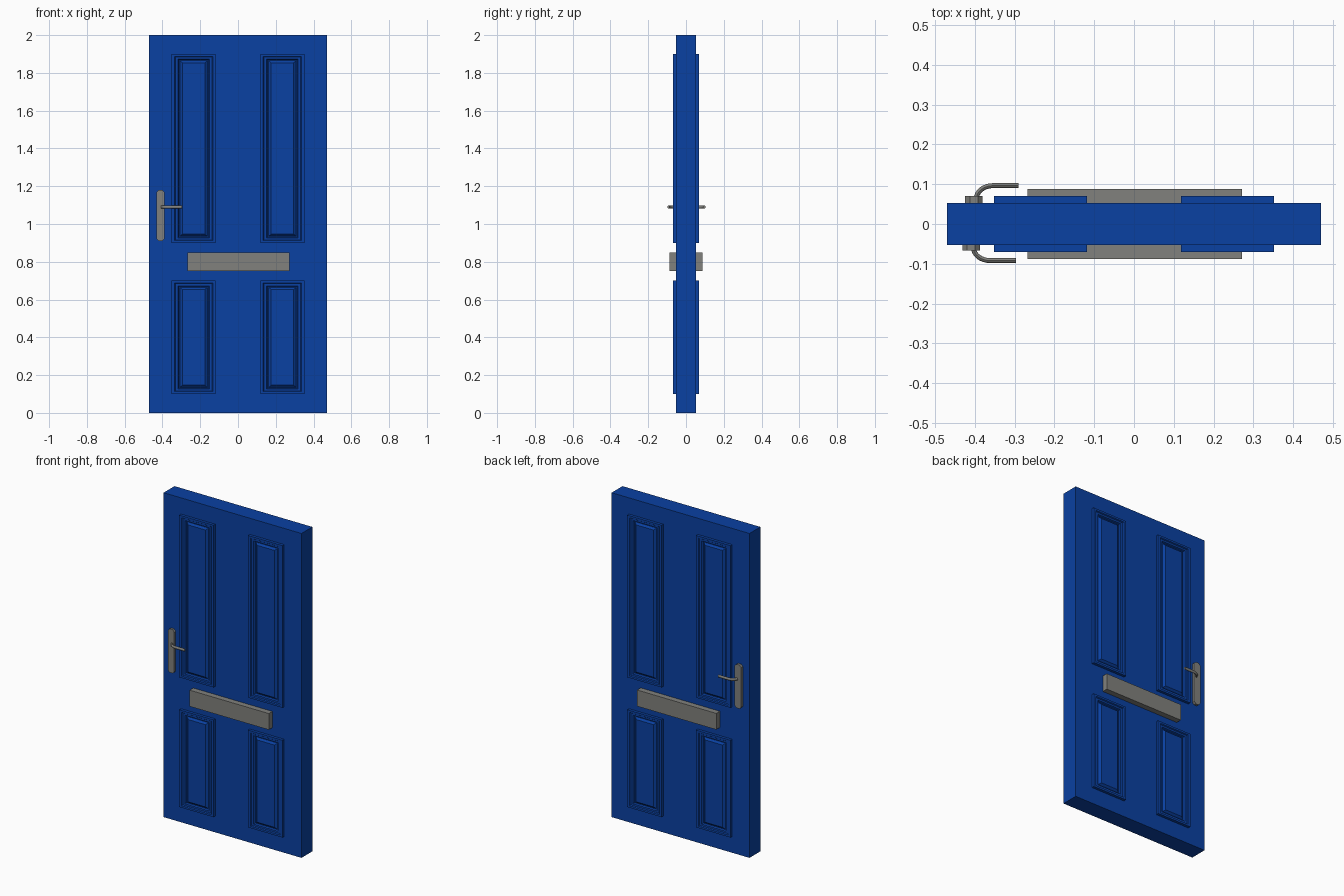
import bpy, bmesh, math

if "Cube" in bpy.data.objects:
    bpy.data.objects.remove(bpy.data.objects["Cube"])


def material(name, col):
    m = bpy.data.materials.new(name)
    m.diffuse_color = (*col, 1)
    m.use_nodes = True
    m.node_tree.nodes["Principled BSDF"].inputs["Base Color"].default_value = m.diffuse_color
    return m


BLUE = material("door blue", (0.003, 0.052, 0.36))
GREY = material("metal grey", (0.22, 0.22, 0.205))


def finish(name, bm, mat):
    bmesh.ops.recalc_face_normals(bm, faces=bm.faces)
    me = bpy.data.meshes.new(name)
    bm.to_mesh(me)
    bm.free()
    me.materials.append(mat)
    ob = bpy.data.objects.new(name, me)
    bpy.context.collection.objects.link(ob)
    return ob


def loft(name, rings, mat):
    """Skin a list of equal-length point rings and cap both ends."""
    bm = bmesh.new()
    vs = [[bm.verts.new(p) for p in r] for r in rings]
    n = len(rings[0])
    for a, b in zip(vs, vs[1:]):
        for i in range(n):
            j = (i + 1) % n
            bm.faces.new((a[i], a[j], b[j], b[i]))
    bm.faces.new(vs[0])
    bm.faces.new(vs[-1])
    return finish(name, bm, mat)


def rect(x0, x1, z0, z1, y):
    return [(x0, y, z0), (x1, y, z0), (x1, y, z1), (x0, y, z1)]


def box(name, x0, x1, y0, y1, z0, z1, mat):
    return loft(name, [rect(x0, x1, z0, z1, y) for y in (y0, y1)], mat)


# door slab and letter plate (goes through both sides)
box("door_slab", -0.47, 0.47, -0.053, 0.053, 0, 2, BLUE)
for side, s in (("front", -1), ("back", 1)):
    box("letter_plate_" + side, -0.268, 0.272, s * 0.05, s * 0.088, 0.75, 0.85, GREY)

# moulded panels: stepped frame, groove, raised field (inset, height)
PROFILE = [(0, 0.045), (0, 0.07), (0.015, 0.07), (0.02, 0.064),
           (0.034, 0.064), (0.039, 0.0545), (0.044, 0.0545), (0.058, 0.066)]
for side, s in (("front", -1), ("back", 1)):
    for row, z0, z1 in (("lower", 0.1, 0.7), ("upper", 0.9, 1.9)):
        for col, cx in (("left", -0.235), ("right", 0.235)):
            rings = [rect(cx - 0.117 + d, cx + 0.117 - d,
                          z0 + d * 0.8, z1 - d * 0.8, s * h) for d, h in PROFILE]
            loft(f"panel_{side}_{row}_{col}", rings, BLUE)

# handles: chamfered back plate and bent lever on each side
for side, s, cx, plate_y, lever_y in (("front", -1, -0.410, 0.067, 0.092),
                                      ("back", 1, -0.403, 0.070, 0.0965)):
    w, c, z0, z1 = 0.022, 0.012, 0.91, 1.18
    outline = [(cx - w, z0 + c), (cx - w + c, z0), (cx + w - c, z0), (cx + w, z0 + c),
               (cx + w, z1 - c), (cx + w - c, z1), (cx - w + c, z1), (cx - w, z1 - c)]
    loft("handle_plate_" + side,
         [[(x, s * y, z) for x, z in outline] for y in (0.05, plate_y)], GREY)

    # lever centre line: quarter ellipse, then straight grip
    x0, rx, y0 = cx + 0.006, 0.042, plate_y - 0.008
    path = []
    for i in range(9):
        t = math.pi / 2 * i / 8
        path.append((x0 + rx * (1 - math.cos(t)), y0 + (lever_y - y0) * math.sin(t)))
    path.append((cx + 0.113, lever_y))
    rings = []
    for i, (x, y) in enumerate(path):
        a, b = path[max(i - 1, 0)], path[min(i + 1, len(path) - 1)]
        dx, dy = b[0] - a[0], b[1] - a[1]
        l = math.hypot(dx, dy)
        ring = []
        for k in range(12):
            q = 2 * math.pi * k / 12
            u, v = 0.0062 * math.cos(q), 0.0085 * math.sin(q)
            ring.append((x - dy / l * u, s * (y + dx / l * u), 1.09 + v))
        rings.append(ring)
    lever = loft("handle_lever_" + side, rings, GREY)
    bpy.ops.object.select_all(action='DESELECT')
    lever.select_set(True)
    bpy.context.view_layer.objects.active = lever
    bpy.ops.object.shade_smooth_by_angle(angle=math.radians(40))
